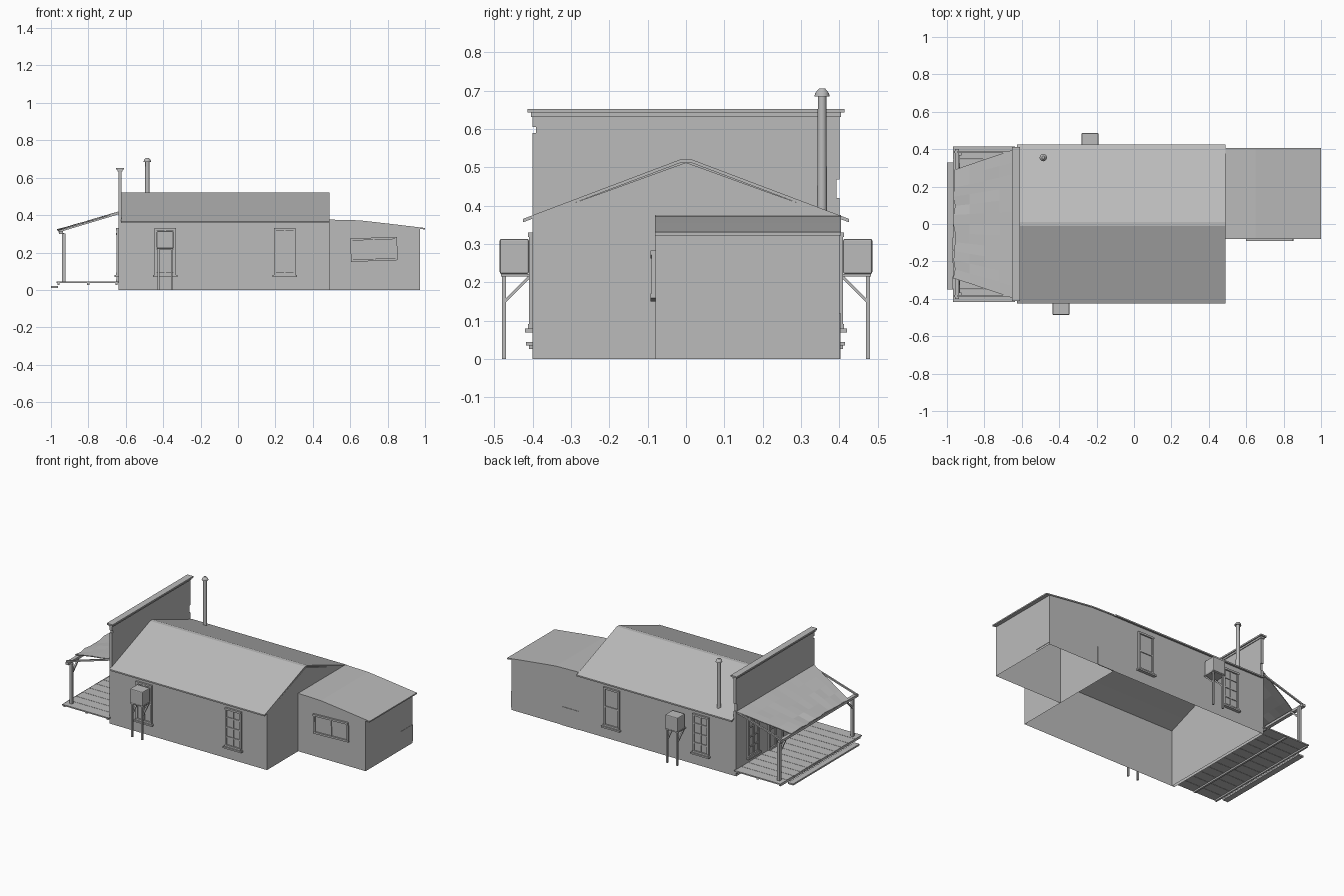
import bpy, bmesh, math, random
from mathutils import Matrix, Vector

random.seed(4)
cube = bpy.data.objects.get("Cube")
if cube:
    bpy.data.objects.remove(cube, do_unlink=True)

gray = bpy.data.materials.new("plain_gray")
gray.use_nodes = True
gray.diffuse_color = (0.5, 0.5, 0.5, 1)
gray.node_tree.nodes["Principled BSDF"].inputs["Base Color"].default_value = (0.5, 0.5, 0.5, 1)


def finish(name, bm, matrix=Matrix()):
    bmesh.ops.recalc_face_normals(bm, faces=bm.faces[:])
    mesh = bpy.data.meshes.new(name)
    bm.to_mesh(mesh)
    bm.free()
    mesh.materials.append(gray)
    obj = bpy.data.objects.new(name, mesh)
    obj.matrix_world = matrix
    bpy.context.collection.objects.link(obj)
    return obj


def add_box(bm, xs, ys, zs):
    lo, hi = Vector((xs[0], ys[0], zs[0])), Vector((xs[1], ys[1], zs[1]))
    m = Matrix.Translation((lo + hi) / 2) @ Matrix.Diagonal((*(hi - lo), 1))
    bmesh.ops.create_cube(bm, size=1, matrix=m)


def box(name, xs, ys, zs):
    bm = bmesh.new()
    add_box(bm, xs, ys, zs)
    return finish(name, bm)


def beam(name, a, b, size):
    a, b = Vector(a), Vector(b)
    bm = bmesh.new()
    add_box(bm, (-size / 2, size / 2), (-size / 2, size / 2), (0, (b - a).length))
    rot = (b - a).to_track_quat('Z', 'Y').to_matrix().to_4x4()
    return finish(name, bm, Matrix.Translation(a) @ rot)


def prism(name, profile, axis, span, open_bottom=False):
    """Extrude a (horizontal, z) profile along x or y."""
    bm = bmesh.new()
    place = (lambda h, z, s: (s, h, z)) if axis == 'x' else (lambda h, z, s: (h, s, z))
    face = bm.faces.new([bm.verts.new(place(h, z, span[0])) for h, z in profile])
    new = bmesh.ops.extrude_face_region(bm, geom=[face], use_keep_orig=True)["geom"]
    offset = Vector(place(0, 0, span[1] - span[0]))
    bmesh.ops.translate(bm, vec=offset, verts=[v for v in new if isinstance(v, bmesh.types.BMVert)])
    bmesh.ops.recalc_face_normals(bm, faces=bm.faces[:])
    if open_bottom:
        ground = [f for f in bm.faces if all(v.co.z < 0.001 for v in f.verts)]
        bmesh.ops.delete(bm, geom=ground, context='FACES')
    return finish(name, bm)


def slab(name, line, thick, axis, span):
    return prism(name, line + [(h, z - thick) for h, z in reversed(line)], axis, span)


def window(name, at, turn, w, h, cols, rows, tilt=0, sill=True):
    """Framed window; local -y points out of the wall."""
    bm = bmesh.new()
    t, x, z = 0.012, w / 2, h / 2
    add_box(bm, (-x, x), (-0.003, 0), (-z, z))
    for s in (-1, 1):
        add_box(bm, sorted((s * x, s * (x - t))), (-0.01, 0), (-z, z))
        add_box(bm, (-x, x), (-0.012, 0), sorted((s * z, s * (z - t))))
    for i in range(1, cols):
        c = -x + w * i / cols
        add_box(bm, (c - 0.004, c + 0.004), (-0.008, 0), (-z, z))
    for i in range(1, rows):
        c = -z + h * i / rows
        add_box(bm, (-x, x), (-0.008, 0), (c - 0.004, c + 0.004))
    if sill:
        add_box(bm, (-x - 0.008, x + 0.008), (-0.02, 0), (-z - 0.01, -z))
    rot = Matrix.Rotation(math.radians(turn), 4, 'Z') @ Matrix.Rotation(math.radians(tilt), 4, 'Y')
    return finish(name, bm, Matrix.Translation(at) @ rot)


# main hall and its gable roof
prism("hall_walls", [(-0.4, 0), (0.4, 0), (0.4, 0.368), (0, 0.513), (-0.4, 0.368)],
      'x', (-0.635, 0.488), True)
slab("hall_roof", [(-0.425, 0.366), (-0.012, 0.522), (0.012, 0.522), (0.425, 0.366)],
     0.009, 'x', (-0.625, 0.488))

# tall false front with chipped edges, and its cornice
prism("false_front", [(-0.4, 0), (0.4, 0), (0.4, 0.42), (0.393, 0.42), (0.393, 0.468),
                      (0.4, 0.468), (0.4, 0.64), (-0.4, 0.64), (-0.4, 0.605),
                      (-0.392, 0.605), (-0.392, 0.59), (-0.4, 0.59)], 'x', (-0.64, -0.622), True)
box("cornice_lower", (-0.645, -0.617), (-0.405, 0.405), (0.632, 0.643))
box("cornice_top", (-0.652, -0.61), (-0.413, 0.413), (0.643, 0.653))

# side room with a drooping roof
droop = [(0.488, 0.376), (0.65, 0.372), (0.8, 0.355), (1.0, 0.331)]
prism("side_room_walls", [(0.488, 0), (0.972, 0), (0.972, 0.328), (0.8, 0.35),
                          (0.65, 0.367), (0.488, 0.371)], 'y', (-0.08, 0.4), True)
slab("side_room_roof", droop, 0.008, 'y', (-0.081, 0.405))
box("end_hatch", (0.97, 0.974), (0.28, 0.4), (0.014, 0.12))
box("back_hatch", (0.49, 0.61), (0.398, 0.403), (0.0, 0.12))

# windows and door
for side, turn in ((-1, 0), (1, 180)):
    label = "front" if side < 0 else "back"
    for x, cols, rows in ((-0.39, 2, 4 if side > 0 else 2), (0.25, 2 if side < 0 else 1, 4 if side < 0 else 2)):
        window(label + "_window", (x, side * 0.4, 0.205), turn, 0.115, 0.25, cols, rows)
    window("porch_window", (-0.64, side * 0.23, 0.205), -90, 0.115, 0.25, 2, 4)
window("porch_door", (-0.64, 0, 0.175), -90, 0.15, 0.26, 2, 2, sill=False)
window("side_room_window", (0.727, -0.08, 0.217), 0, 0.25, 0.125, 2, 1, tilt=-2, sill=False)

# wall tanks standing on braced legs
for x, side in ((-0.39, -1), (-0.235, 1)):
    tank = box("water_tank", (x - 0.045, x + 0.045), sorted((side * 0.41, side * 0.486)), (0.222, 0.314))
    bevel = tank.modifiers.new("soft_edges", 'BEVEL')
    bevel.width, bevel.segments = 0.005, 2
    box("tank_shelf", (x - 0.045, x + 0.045), sorted((side * 0.4, side * 0.483)), (0.216, 0.222))
    for s in (-1, 1):
        lx = x + s * 0.036
        beam("tank_leg", (lx, side * 0.475, 0), (lx, side * 0.475, 0.218), 0.01)
        beam("tank_brace", (lx, side * 0.473, 0.15), (lx, side * 0.405, 0.218), 0.008)

# stove pipe with cap
bm = bmesh.new()
for r1, r2, z1, z2 in ((0.013, 0.011, 0.385, 0.69), (0.02, 0.018, 0.685, 0.694), (0.018, 0.008, 0.694, 0.706)):
    bmesh.ops.create_cone(bm, cap_ends=True, segments=12, radius1=r1, radius2=r2, depth=z2 - z1,
                          matrix=Matrix.Translation((-0.485, 0.355, (z1 + z2) / 2)))
finish("stove_pipe", bm)
bpy.context.view_layer.objects.active = bpy.data.objects["stove_pipe"]
bpy.data.objects["stove_pipe"].select_set(True)
bpy.ops.object.shade_smooth_by_angle()

# porch deck boards and front step
bm = bmesh.new()
count, width = 12, 0.835 / 12
for i in range(count):
    y = -0.4175 + i * width
    add_box(bm, (-0.97 + random.uniform(0, 0.006), -0.635), (y, y + width - 0.002), (0.036, 0.044))
finish("porch_deck", bm)
for x in (-0.96, -0.8, -0.65):
    box("deck_joist", (x - 0.006, x + 0.006), (-0.41, 0.41), (0.026, 0.036))
box("porch_step", (-1.0, -0.962), (-0.35, 0.33), (0.01, 0.02))

# porch frame
box("porch_beam", (-0.958, -0.936), (-0.4, 0.4), (0.298, 0.314))
for s in (-1, 1):
    beam("porch_post", (-0.932, s * 0.375, 0.04), (-0.932, s * 0.375, 0.302), 0.018)
    beam("post_brace", (-0.935, s * 0.37, 0.23), (-0.935, s * 0.30, 0.302), 0.01)
    beam("porch_rafter", (-0.96, s * 0.385, 0.313), (-0.637, s * 0.385, 0.41), 0.01)

# sagging sheet awning, narrower at its outer edge
bm = bmesh.new()
rows, cols = 4, 12
grid = []
for r in range(rows + 1):
    t = r / rows
    half = 0.4 - 0.11 * t
    grid.append([bm.verts.new((-0.637 - 0.325 * t - (random.uniform(-0.006, 0.006) if r == rows else 0),
                               half * (2 * c / cols - 1),
                               0.42 - 0.098 * t + random.uniform(-0.004, 0.004) * t))
                 for c in range(cols + 1)])
for r in range(rows):
    for c in range(cols):
        bm.faces.new((grid[r][c], grid[r][c + 1], grid[r + 1][c + 1], grid[r + 1][c]))
awning = finish("porch_awning", bm)
sheet = awning.modifiers.new("sheet_thickness", 'SOLIDIFY')
sheet.thickness = 0.005
